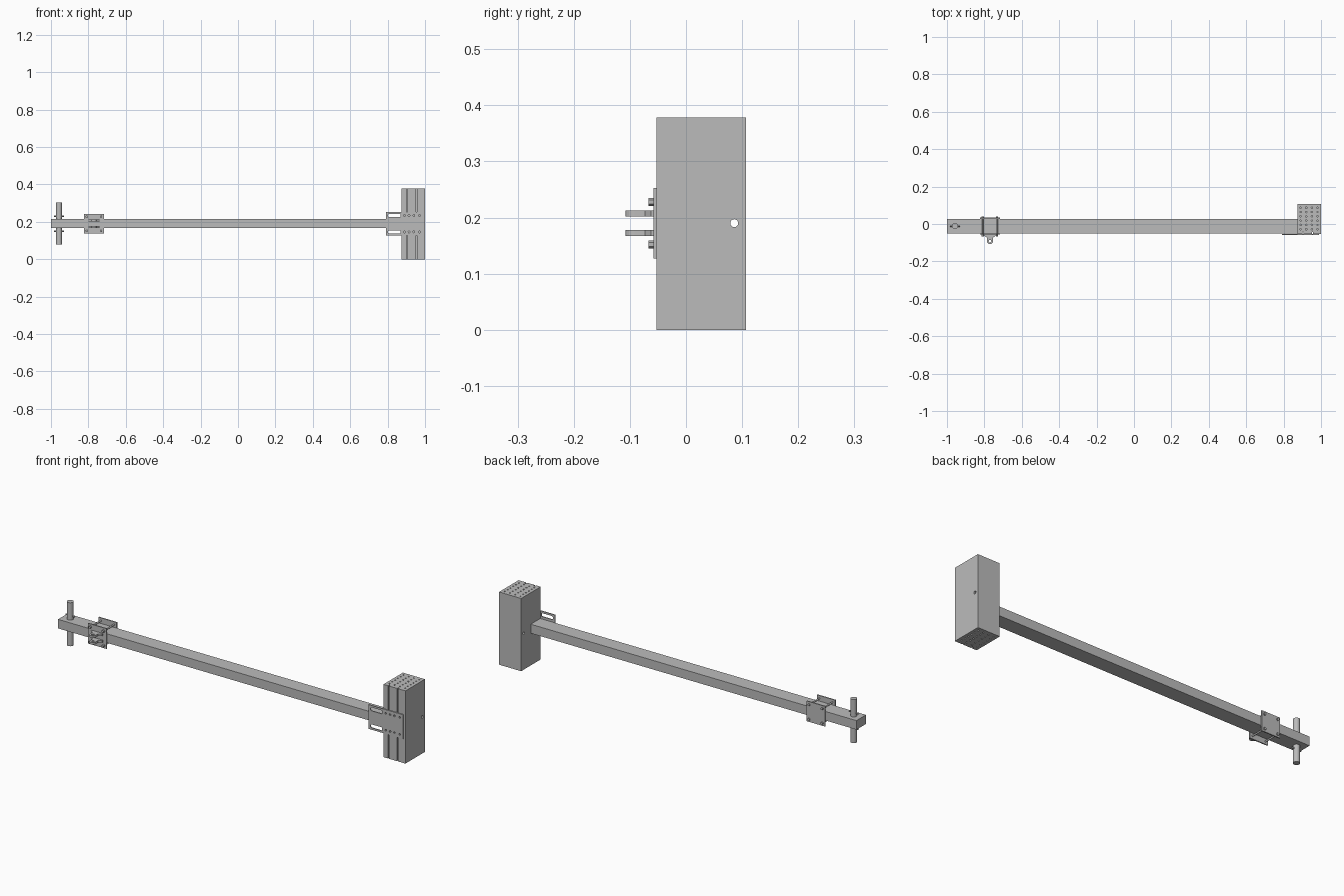
import bpy
import bmesh
from math import pi, cos, sin
from mathutils import Matrix, Vector

cube = bpy.data.objects.get("Cube")
if cube:
    bpy.data.objects.remove(cube, do_unlink=True)

steel = bpy.data.materials.new("steel grey")
steel.use_nodes = True
GREY = (0.5, 0.5, 0.5, 1)
steel.diffuse_color = GREY
steel.node_tree.nodes["Principled BSDF"].inputs["Base Color"].default_value = GREY

ROT = {"x": Matrix.Rotation(pi / 2, 4, "Y"),
       "y": Matrix.Rotation(pi / 2, 4, "X"),
       "z": Matrix.Identity(4)}
MID = 0.19        # height of the beam axis
BEAM_Y = -0.011   # depth of the beam axis


def add_box(bm, x, y, z):
    """Box from three (low, high) ranges."""
    size = [r[1] - r[0] for r in (x, y, z)]
    centre = [sum(r) / 2 for r in (x, y, z)]
    bmesh.ops.create_cube(bm, size=1, matrix=Matrix.Translation(centre) @ Matrix.Diagonal((*size, 1)))


def add_rod(bm, centre, radius, length, axis="z", sides=16):
    bmesh.ops.create_cone(bm, cap_ends=True, segments=sides, radius1=radius, radius2=radius,
                          depth=length, matrix=Matrix.Translation(centre) @ ROT[axis])


def add_prism(bm, points, shift):
    """Extrude a flat outline along a vector."""
    face = bm.faces.new([bm.verts.new(p) for p in points])
    out = bmesh.ops.extrude_face_region(bm, geom=[face])
    moved = [v for v in out["geom"] if isinstance(v, bmesh.types.BMVert)]
    bmesh.ops.translate(bm, verts=moved, vec=shift)


def finish(bm, name, smooth=False):
    bmesh.ops.recalc_face_normals(bm, faces=bm.faces)
    mesh = bpy.data.meshes.new(name)
    bm.to_mesh(mesh)
    bm.free()
    mesh.materials.append(steel)
    ob = bpy.data.objects.new(name, mesh)
    bpy.context.collection.objects.link(ob)
    if smooth:
        select(ob)
        bpy.ops.object.shade_smooth_by_angle(angle=0.6)
    return ob


def select(ob):
    bpy.ops.object.select_all(action="DESELECT")
    ob.select_set(True)
    bpy.context.view_layer.objects.active = ob


def cut(ob, bm):
    """Subtract the shapes in bm from the object."""
    cutter = finish(bm, "cutter")
    cutter.hide_render = True
    mod = ob.modifiers.new("cut", "BOOLEAN")
    mod.operation, mod.solver, mod.object = "DIFFERENCE", "EXACT", cutter
    select(ob)
    bpy.ops.object.modifier_apply(modifier=mod.name)
    bpy.data.objects.remove(cutter, do_unlink=True)


# Long beam
bm = bmesh.new()
add_box(bm, (-1, 0.873), (-0.05, 0.028), (0.167, 0.214))
finish(bm, "beam")

# Upright end block with side bore, front grooves and small holes
BOLT_X = (0.89, 0.915, 0.94, 0.97)
bm = bmesh.new()
add_box(bm, (0.873, 1), (-0.053, 0.107), (0, 0.378))
block = finish(bm, "end_block")
bm = bmesh.new()
add_rod(bm, (0.936, 0.086, MID), 0.007, 0.2, "x")
for x in (0.903, 0.955):
    add_box(bm, (x - 0.003, x + 0.003), (-0.06, -0.043), (-0.01, 0.39))
for side in (-1, 1):
    for x in BOLT_X:
        add_rod(bm, (x, -0.05, MID + side * 0.044), 0.005, 0.05, "y", 10)
for z in (0, 0.378):
    for i in range(4):
        for j in range(6):
            add_rod(bm, (0.891 + i * 0.03, -0.028 + j * 0.023, z), 0.004, 0.03, "z", 8)
cut(block, bm)

# Slotted mounting plate
bm = bmesh.new()
add_box(bm, (0.79, 0.99), (-0.058, -0.053), (0.127, 0.253))
plate = finish(bm, "mounting_plate")
bm = bmesh.new()
for side in (-1, 1):
    z = MID + side * 0.044
    arc = [(0.811 - 0.009 * sin(pi * k / 8), -0.07, z + 0.009 * cos(pi * k / 8)) for k in range(9)]
    add_prism(bm, arc + [(0.869, -0.07, z - 0.009), (0.869, -0.07, z + 0.009)], Vector((0, 0.04, 0)))
    for x in BOLT_X:
        add_rod(bm, (x, -0.055, z), 0.005, 0.03, "y", 10)
cut(plate, bm)

# Clamp plates in front of and behind the beam
CLAMP_X = -0.77
for name, y in (("clamp_front_plate", -0.056), ("clamp_back_plate", 0.028)):
    bm = bmesh.new()
    add_box(bm, (CLAMP_X - 0.053, CLAMP_X + 0.053), (y, y + 0.006), (0.138, 0.243))
    finish(bm, name)

# Clamp bolts with hexagonal heads and nuts
bm = bmesh.new()
for sx in (-1, 1):
    for sz in (-1, 1):
        x, z = CLAMP_X + sx * 0.038, MID + sz * 0.038
        add_rod(bm, (x, BEAM_Y, z), 0.004, 0.1, "y", 12)
        add_rod(bm, (x, -0.061, z), 0.007, 0.011, "y", 6)
        add_rod(bm, (x, 0.037, z), 0.007, 0.006, "y", 6)
finish(bm, "clamp_bolts")

# Pair of tapered lugs with a pin hole
outline = [(-0.032, -0.055), (-0.032, -0.062), (-0.016, -0.073)]
outline += [(-0.016 * cos(pi * k / 10), -0.092 - 0.016 * sin(pi * k / 10)) for k in range(11)]
outline += [(0.016, -0.073), (0.032, -0.062), (0.032, -0.055)]
for name, z in (("upper_lug", 0.202), ("lower_lug", 0.167)):
    bm = bmesh.new()
    add_prism(bm, [(CLAMP_X + x, y, z) for x, y in outline], Vector((0, 0, 0.011)))
    lug = finish(bm, name)
    bm = bmesh.new()
    add_rod(bm, (CLAMP_X, -0.092, z), 0.007, 0.1)
    cut(lug, bm)

# Vertical pivot pin through the beam, held by two cross pins
PIN_X = -0.957
bm = bmesh.new()
add_rod(bm, (PIN_X, BEAM_Y, 0.191), 0.016, 0.226, "z", 32)
finish(bm, "pivot_pin", True)
for name, z in (("upper_cross_pin", 0.231), ("lower_cross_pin", 0.15)):
    bm = bmesh.new()
    add_rod(bm, (PIN_X, BEAM_Y, z), 0.004, 0.052, "x", 12)
    finish(bm, name, True)
